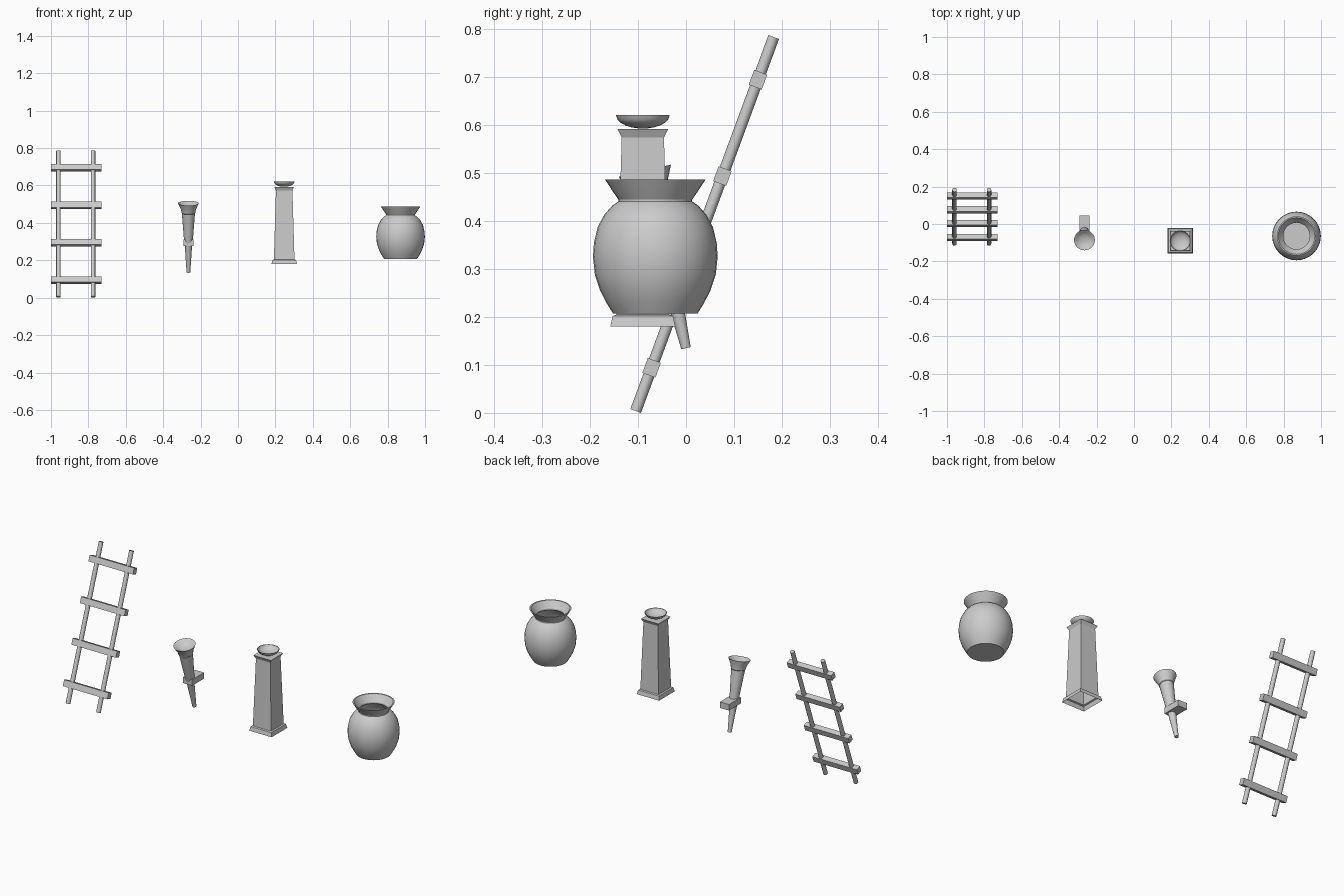
import bpy, bmesh, math
from mathutils import Vector, Matrix

if "Cube" in bpy.data.objects:
    bpy.data.objects.remove(bpy.data.objects["Cube"])


def make_object(name, bm, matrix=Matrix(), smooth=None):
    mesh = bpy.data.meshes.new(name)
    bm.transform(matrix)
    bm.to_mesh(mesh)
    bm.free()
    ob = bpy.data.objects.new(name, mesh)
    bpy.context.collection.objects.link(ob)
    if smooth:
        bpy.ops.object.select_all(action='DESELECT')
        ob.select_set(True)
        bpy.context.view_layer.objects.active = ob
        bpy.ops.object.shade_smooth_by_angle(angle=math.radians(smooth))
    return ob


def loft(profile, segs, turn=0.0, caps=(False, False)):
    """Stack of (radius, height) rings around z, bridged with quads."""
    bm = bmesh.new()
    rings = []
    for r, z in profile:
        rings.append([bm.verts.new((r * math.cos(turn + math.tau * i / segs),
                                    r * math.sin(turn + math.tau * i / segs), z))
                      for i in range(segs)])
    for a, b in zip(rings, rings[1:]):
        for i in range(segs):
            j = (i + 1) % segs
            bm.faces.new((a[i], a[j], b[j], b[i]))
    if caps[0]:
        bm.faces.new(rings[0][::-1])
    if caps[1]:
        bm.faces.new(rings[-1])
    return bm


def box(name, size, matrix):
    bm = bmesh.new()
    bmesh.ops.create_cube(bm, size=1.0)
    bmesh.ops.scale(bm, vec=size, verts=bm.verts)
    return make_object(name, bm, matrix)


def along(start, end):
    """Matrix placing local z on the line start -> end (in the yz plane)."""
    d = end - start
    return Matrix.Translation(start) @ Matrix.Rotation(-math.atan2(d.y, d.z), 4, 'X')


# Ladder: two leaning poles and four wide rungs
foot, head = Vector((0, -0.105, 0.004)), Vector((0, 0.183, 0.784))
length = (head - foot).length
lean = along(foot, head)
for side, x in (("left", -0.96), ("right", -0.775)):
    pole = loft([(0.0118, 0), (0.0118, length)], 12, caps=(True, True))
    make_object(f"ladder_pole_{side}", pole, Matrix.Translation((x, 0, 0)) @ lean, 35)
for i, z in enumerate((0.094, 0.294, 0.494, 0.695)):
    s = (z - foot.z) / (head.z - foot.z) * length
    box(f"ladder_rung_{i + 1}", (0.27, 0.029, 0.033),
        Matrix.Translation((-0.866, 0, 0)) @ lean @ Matrix.Translation((0, 0, s)))

# Wall torch: tapered shaft, flared cup, wall bracket
tilt = along(Vector((-0.265, 0, 0.135)), Vector((-0.265, -0.086, 0.505)))
make_object("torch_shaft", loft([(0.010, 0), (0.019, 0.14), (0.024, 0.18), (0.035, 0.325)],
                                20, caps=(True, True)), tilt, 35)
make_object("torch_cup", loft([(0.030, 0.322), (0.037, 0.328), (0.040, 0.345), (0.056, 0.380),
                               (0.052, 0.379), (0.040, 0.368), (0.020, 0.360)],
                              24, caps=(True, True)), tilt, 35)
box("torch_bracket", (0.055, 0.103, 0.033), Matrix.Translation((-0.265, -0.0065, 0.294)))

# Pillar: square hollow shaft with a foot and a flared top
q = math.sqrt(2)
pillar_at = Matrix.Translation((0.247, -0.09, 0))
make_object("pillar", loft([(0.068 * q, 0.18), (0.063 * q, 0.202), (0.055 * q, 0.205),
                            (0.044 * q, 0.574), (0.053 * q, 0.592), (0.046 * q, 0.591)],
                           4, math.pi / 4, (False, True)), pillar_at)

# Shallow bowl on the pillar
outer = [(0.056 * math.sin(a), 0.621 - 0.028 * math.cos(a))
         for a in [math.radians(d) for d in (10, 25, 40, 55, 70, 90)]]
inner = [(r * 0.95, z + 0.003) for r, z in outer[-2::-1]]
make_object("pillar_bowl", loft(outer + [(0.053, 0.621)] + inner, 24, caps=(True, True)),
            pillar_at, 35)

# Pot: round belly, narrow neck, flared lip, hollow inside
belly = [(0.088, 0.207), (0.101, 0.228), (0.115, 0.255), (0.126, 0.288), (0.130, 0.325),
         (0.128, 0.355), (0.120, 0.388), (0.106, 0.414), (0.090, 0.432), (0.077, 0.441)]
lip = [(0.077, 0.445), (0.088, 0.461), (0.105, 0.487), (0.098, 0.487),
       (0.081, 0.463), (0.072, 0.452)]
inside = [(r - 0.006, z + 0.004) for r, z in belly[::-1]]
make_object("pot", loft(belly + lip + inside, 32, caps=(True, True)),
            Matrix.Translation((0.869, -0.064, 0)), 30)
